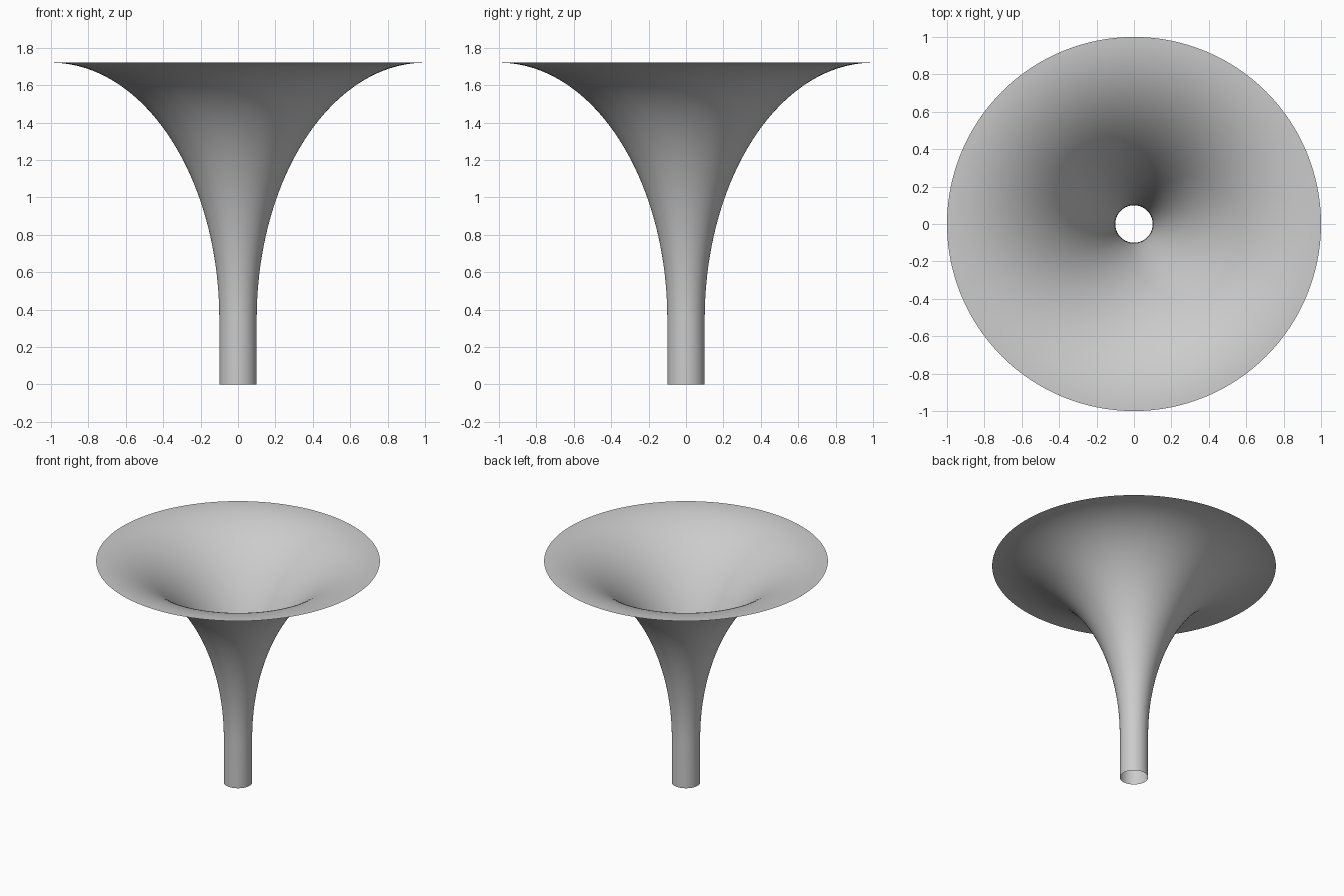
import bpy, bmesh, math

cube = bpy.data.objects.get("Cube")
if cube:
    bpy.data.objects.remove(cube, do_unlink=True)

SIDES = 128
STEPS = 48
TUBE_R, RIM_R = 0.1, 1.0
TUBE_TOP, HEIGHT = 0.35, 1.72

# Plain grey finish
grey = bpy.data.materials.new("light grey")
grey.use_nodes = True
colour = (0.6, 0.6, 0.6, 1)
grey.diffuse_color = colour
grey.node_tree.nodes["Principled BSDF"].inputs["Base Color"].default_value = colour

# Profile: straight tube, then a quarter ellipse flaring to a flat rim
profile = [(TUBE_R, 0)]
for i in range(STEPS + 1):
    a = math.pi / 2 * i / STEPS
    profile.append((RIM_R - (RIM_R - TUBE_R) * math.cos(a),
                    TUBE_TOP + (HEIGHT - TUBE_TOP) * math.sin(a)))

# Thin open shell, spun around the upright axis
bm = bmesh.new()
rings = []
for r, z in profile:
    rings.append([bm.verts.new((r * math.cos(math.tau * k / SIDES),
                                r * math.sin(math.tau * k / SIDES), z))
                  for k in range(SIDES)])
for low, high in zip(rings, rings[1:]):
    for k in range(SIDES):
        n = (k + 1) % SIDES
        bm.faces.new((low[k], low[n], high[n], high[k])).smooth = True

mesh = bpy.data.meshes.new("flared_horn")
bm.to_mesh(mesh)
bm.free()
mesh.materials.append(grey)
horn = bpy.data.objects.new("flared_horn", mesh)
bpy.context.collection.objects.link(horn)
